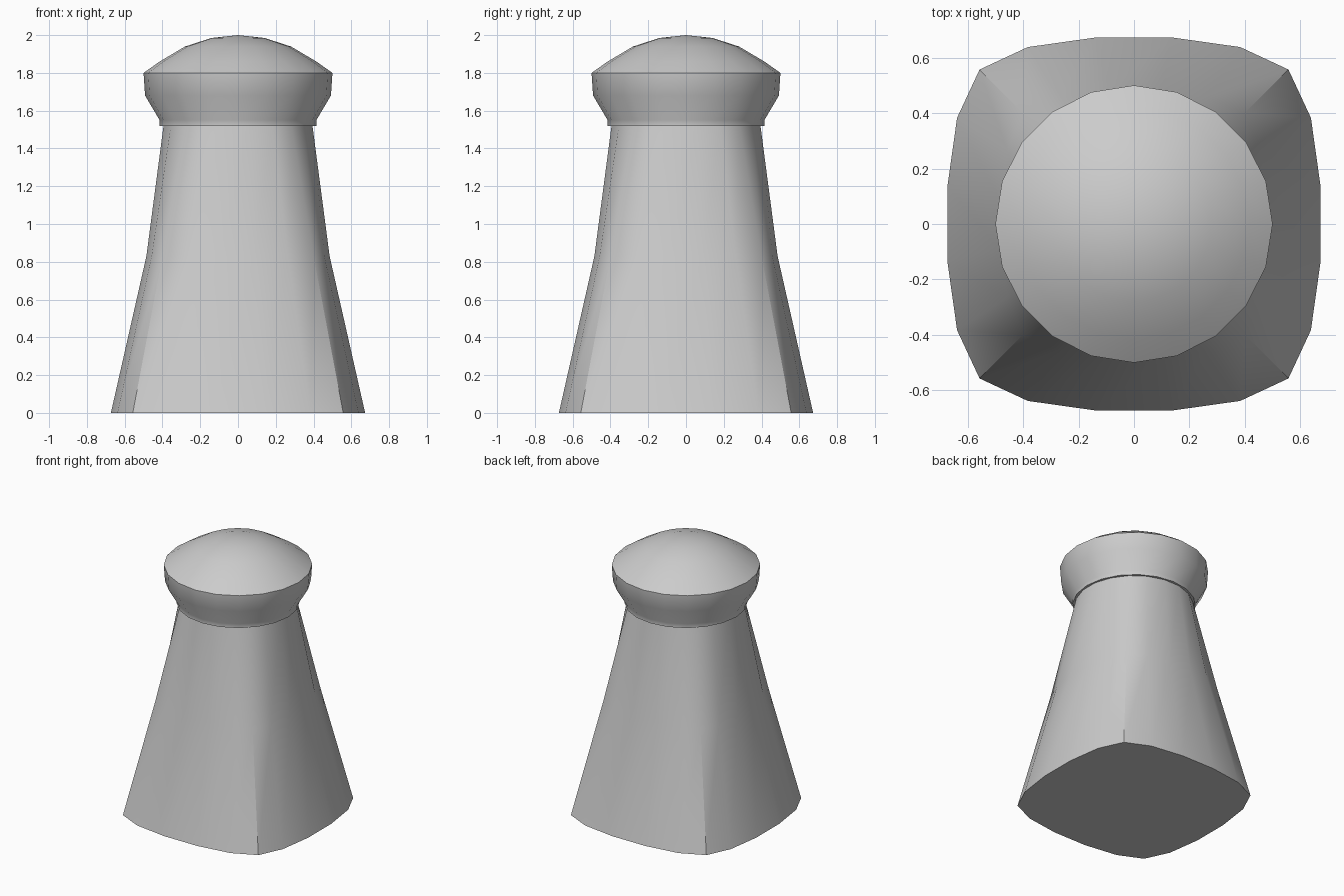
import bpy, bmesh, math

if "Cube" in bpy.data.objects:
    bpy.data.objects.remove(bpy.data.objects["Cube"])


def loft(name, rings, tip=None):
    """Skin equal-length rings of (x, y, z); cap the bottom and the top or a tip."""
    bm = bmesh.new()
    loops = [[bm.verts.new(p) for p in ring] for ring in rings]
    n = len(loops[0])
    for a, b in zip(loops, loops[1:]):
        for i in range(n):
            j = (i + 1) % n
            bm.faces.new((a[i], a[j], b[j], b[i]))
    bm.faces.new(loops[0][::-1])
    if tip is None:
        bm.faces.new(loops[-1])
    else:
        t = bm.verts.new((0, 0, tip))
        for i in range(n):
            bm.faces.new((loops[-1][i], loops[-1][(i + 1) % n], t))
    bmesh.ops.recalc_face_normals(bm, faces=bm.faces)
    mesh = bpy.data.meshes.new(name)
    bm.to_mesh(mesh)
    bm.free()
    obj = bpy.data.objects.new(name, mesh)
    bpy.context.collection.objects.link(obj)
    bpy.ops.object.select_all(action='DESELECT')
    bpy.context.view_layer.objects.active = obj
    obj.select_set(True)
    bpy.ops.object.shade_smooth_by_angle(angle=math.radians(32))
    return obj


def circle(r, z, n=20):
    return [(r * math.cos(2 * math.pi * i / n), r * math.sin(2 * math.pi * i / n), z)
            for i in range(n)]


def rounded_square(p, q, c, z):
    """20-sided section: p and q lie on the +x side, c is the corner."""
    side = [(p[0], -p[1]), p, q, (c, c), (q[1], q[0])]
    ring = []
    for k in range(4):
        co, si = round(math.cos(k * math.pi / 2)), round(math.sin(k * math.pi / 2))
        ring += [(x * co - y * si, x * si + y * co, z) for x, y in side]
    return ring


# Tapered body: bulging square at the foot, round at the neck
loft("body", [
    rounded_square((0.673, 0.135), (0.638, 0.383), 0.557, 0),
    rounded_square((0.485, 0.09), (0.457, 0.265), 0.40, 0.83),
    rounded_square((0.393, 0.062), (0.354, 0.18), 0.281, 1.53),
])

# Rounded cap with a short collar and shallow dome
profile = [(0.415, 1.52), (0.415, 1.55), (0.492, 1.68), (0.50, 1.80),
           (0.415, 1.86), (0.28, 1.94), (0.14, 1.985)]
loft("cap", [circle(r, z) for r, z in profile], tip=2.0)
